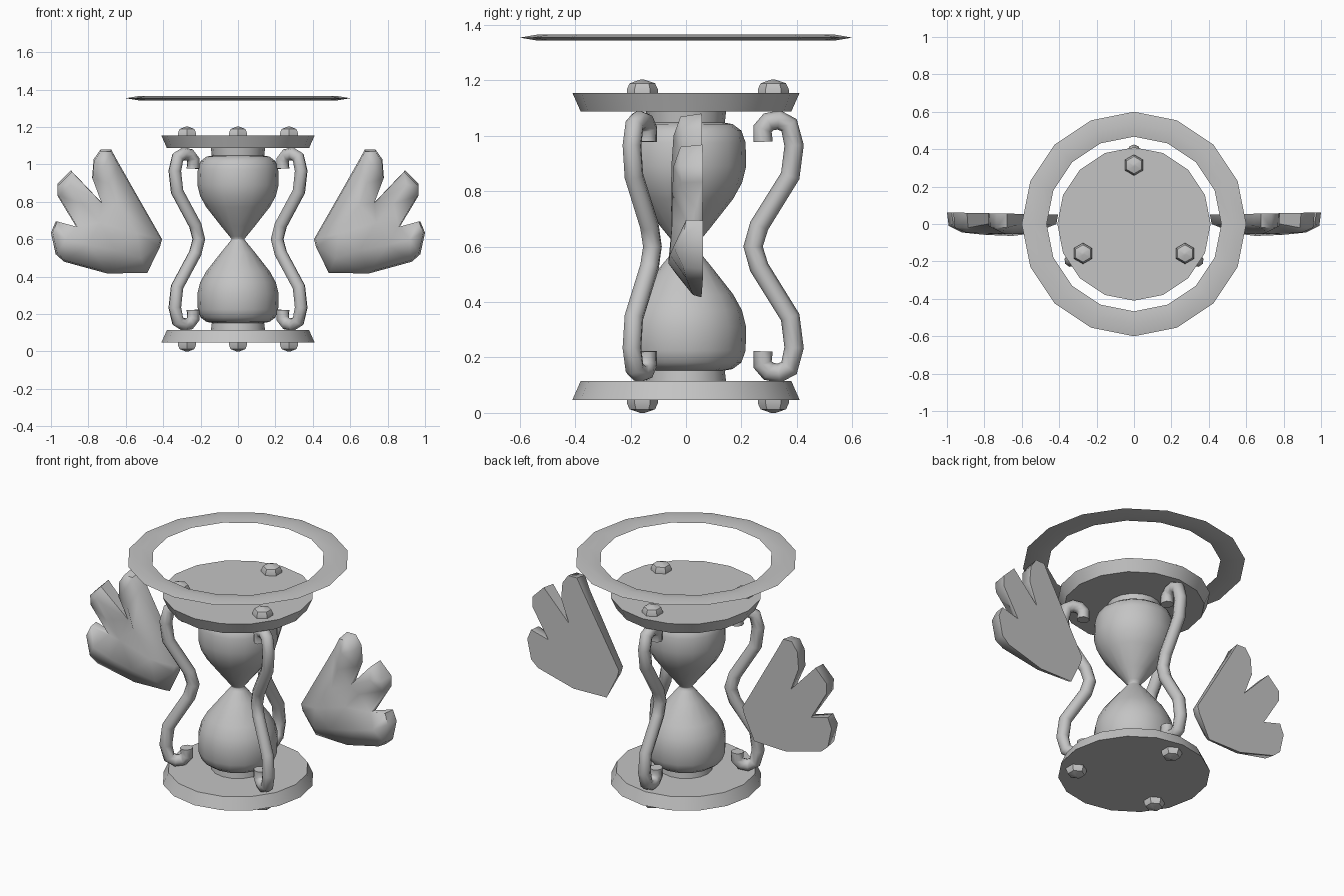
import bpy, bmesh, math
from mathutils import Vector
from mathutils.geometry import delaunay_2d_cdt

if "Cube" in bpy.data.objects:
    bpy.data.objects.remove(bpy.data.objects["Cube"])

grey = bpy.data.materials.new("plain_grey")
grey.diffuse_color = (0.55, 0.55, 0.55, 1)
grey.use_nodes = True
grey.node_tree.nodes["Principled BSDF"].inputs["Base Color"].default_value = grey.diffuse_color


def finish(name, bm, angle=35):
    """Turn a bmesh into a smooth object with sharp edges above the angle."""
    bmesh.ops.recalc_face_normals(bm, faces=bm.faces)
    me = bpy.data.meshes.new(name)
    bm.to_mesh(me)
    bm.free()
    me.polygons.foreach_set("use_smooth", [True] * len(me.polygons))
    me.set_sharp_from_angle(angle=math.radians(angle))
    me.materials.append(grey)
    ob = bpy.data.objects.new(name, me)
    bpy.context.collection.objects.link(ob)
    return ob


def bridge(bm, rings):
    n = len(rings[0])
    for a, b in zip(rings, rings[1:]):
        for i in range(n):
            j = (i + 1) % n
            bm.faces.new((a[i], a[j], b[j], b[i]))


def lathe(name, profile, sides, loc=(0, 0), closed=False, angle=35):
    """Revolve (radius, z) points about a vertical axis."""
    bm = bmesh.new()
    rings = []
    for r, z in profile:
        ring = []
        for i in range(sides):
            a = math.pi / 2 + math.tau * i / sides
            ring.append(bm.verts.new((loc[0] + r * math.cos(a), loc[1] + r * math.sin(a), z)))
        rings.append(ring)
    if closed:
        bridge(bm, rings + rings[:1])
    else:
        bridge(bm, rings)
        bm.faces.new(rings[0])
        bm.faces.new(rings[-1])
    return finish(name, bm, angle)


def tube(name, path, radius, turn, sides=8):
    """Sweep a circle along a path in an upright plane turned about z."""
    bm = bmesh.new()
    out = Vector((math.cos(turn), math.sin(turn), 0))
    across = Vector((-math.sin(turn), math.cos(turn), 0))
    up = Vector((0, 0, 1))
    pts = [out * r + up * z for r, z in path]
    rings = []
    for k, p in enumerate(pts):
        d_in = (p - pts[max(k - 1, 0)]).normalized()
        d_out = (pts[min(k + 1, len(pts) - 1)] - p).normalized()
        normal = (d_in + d_out).normalized().cross(across)
        rings.append([bm.verts.new(p + radius * (math.cos(math.tau * i / sides) * normal
                                                 + math.sin(math.tau * i / sides) * across))
                      for i in range(sides)])
    bridge(bm, rings)
    bm.faces.new(rings[0])
    bm.faces.new(rings[-1])
    return finish(name, bm, 50)


def mirror_z(half):
    return half + [(r, 1.2 - z) for r, z in reversed(half)]


# end plates, wider on their outer faces
lathe("bottom_plate", [(0.41, 0.047), (0.38, 0.115)], 16)
lathe("top_plate", [(0.38, 1.087), (0.41, 1.155)], 16)

# glass bulbs with collars, symmetric about the waist
half_glass = [(0.145, 0.11), (0.14, 0.153), (0.168, 0.158), (0.2, 0.182), (0.215, 0.225),
              (0.217, 0.31), (0.202, 0.37), (0.17, 0.428), (0.09, 0.53), (0.045, 0.585)]
lathe("glass", mirror_z(half_glass + [(0.035, 0.598)]), 16, angle=60)

# floating halo with a thin diamond section
lathe("halo", [(0.6, 1.354), (0.535, 1.365), (0.467, 1.354), (0.535, 1.343)], 16, closed=True)

# scrolled posts and the knobs that hold them
half_post = [(0.278, 0.222), (0.276, 0.175), (0.298, 0.15), (0.335, 0.143), (0.372, 0.162),
             (0.39, 0.235), (0.376, 0.345), (0.264, 0.525)]
post_path = half_post + [(0.242, 0.6)] + [(r, 1.2 - z) for r, z in reversed(half_post)]
for i in range(3):
    a = math.pi / 2 + math.tau * i / 3
    tube(f"post_{i}", post_path, 0.035, a)
    spot = (0.315 * math.cos(a), 0.315 * math.sin(a))
    for label, z, s in (("top", 1.155, 1), ("bottom", 0.047, -1)):
        lathe(f"{label}_knob_{i}", [(0.056, z - 0.005 * s), (0.056, z + 0.012 * s),
                                    (0.046, z + 0.034 * s), (0.008, z + 0.047 * s)], 6, spot)

# wing outline (x, z, front y), anticlockwise from the inner corner
outline = [(0.406, 0.6, 0.0), (0.417, 0.56, 0.0), (0.485, 0.42, 0.03), (0.7, 0.417, 0.025),
           (0.93, 0.48, 0.0), (0.975, 0.52, -0.01), (1.0, 0.635, -0.01), (0.975, 0.695, 0.0),
           (0.864, 0.665, 0.015), (0.966, 0.834, -0.015), (0.966, 0.895, -0.02),
           (0.893, 0.968, -0.02), (0.73, 0.797, 0.01), (0.78, 0.93, -0.01),
           (0.772, 1.027, -0.015), (0.735, 1.08, -0.02), (0.678, 1.08, -0.02), (0.64, 1.01, -0.01)]
# raised points along each feather and the palm
ridges = [(0.71, 1.0, -0.045), (0.69, 0.9, -0.052), (0.65, 0.78, -0.055), (0.9, 0.89, -0.045),
          (0.83, 0.79, -0.05), (0.74, 0.69, -0.05), (0.92, 0.6, -0.045), (0.8, 0.57, -0.058),
          (0.65, 0.54, -0.064), (0.54, 0.63, -0.05), (0.52, 0.5, -0.035)]


def wing(name, side):
    bm = bmesh.new()
    n = len(outline)
    centre = Vector((0.7, 0.7))
    front = [Vector((x, z)).lerp(centre, 0.03) for x, z, _ in outline]
    pts = front + [Vector((x, z)) for x, z, _ in ridges]
    edges = [(i, (i + 1) % n) for i in range(n)]
    co, _, faces, orig, _, _ = delaunay_2d_cdt(pts, edges, [], 1, 1e-5)
    depth = [p[2] for p in outline + ridges]
    verts = [bm.verts.new((side * c.x, depth[o[0]], c.y)) for c, o in zip(co, orig)]
    for f in faces:
        bm.faces.new([verts[i] for i in f])
    rim = [None] * n
    for v, o in zip(verts, orig):
        if o[0] < n:
            rim[o[0]] = v
    # flat back, tilting outward slightly
    back = [bm.verts.new((side * x, 0.042 + 0.02 * x, z)) for x, z, _ in outline]
    bridge(bm, [rim, back])
    bm.faces.new(back)
    return finish(name, bm, 60)


wing("right_wing", 1)
wing("left_wing", -1)
